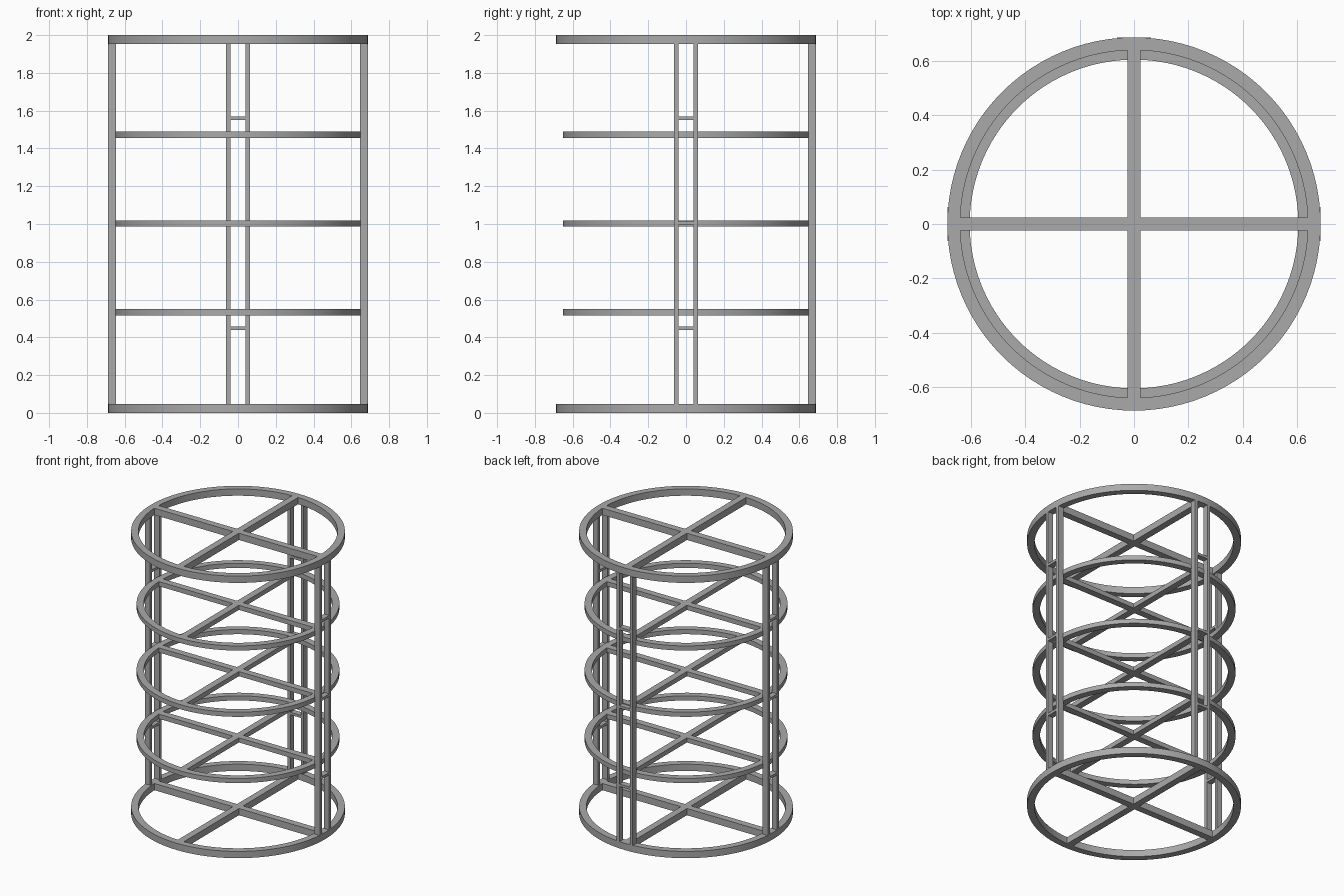
import bpy, bmesh, math
from mathutils import Matrix, Vector

cube = bpy.data.objects.get("Cube")
if cube:
    bpy.data.objects.remove(cube)

# Single grey metal
grey = bpy.data.materials.new("grey metal")
grey.use_nodes = True
colour = (0.40, 0.40, 0.40, 1)
grey.diffuse_color = colour
grey.node_tree.nodes["Principled BSDF"].inputs["Base Color"].default_value = colour

SEGMENTS = 96


def finish(name, bm):
    bmesh.ops.recalc_face_normals(bm, faces=bm.faces)
    mesh = bpy.data.meshes.new(name)
    bm.to_mesh(mesh)
    bm.free()
    mesh.materials.append(grey)
    obj = bpy.data.objects.new(name, mesh)
    bpy.context.collection.objects.link(obj)
    return obj


def add_box(bm, low, high, turn=0.0):
    """Box between two corners, turned about the vertical axis."""
    low, high = Vector(low), Vector(high)
    matrix = (Matrix.Rotation(turn, 4, 'Z') @ Matrix.Translation((low + high) / 2)
              @ Matrix.Diagonal((*(high - low), 1)))
    bmesh.ops.create_cube(bm, size=1, matrix=matrix)


def ring(name, inner, outer, z0, z1):
    """Flat band with a rectangular section."""
    bm = bmesh.new()
    section = [bm.verts.new(p) for p in
               ((inner, 0, z0), (outer, 0, z0), (outer, 0, z1), (inner, 0, z1))]
    edges = [bm.edges.new((section[i], section[i - 1])) for i in range(4)]
    bmesh.ops.spin(bm, geom=section + edges, cent=(0, 0, 0), axis=(0, 0, 1),
                   angle=math.tau, steps=SEGMENTS)
    bmesh.ops.remove_doubles(bm, verts=bm.verts, dist=1e-4)
    obj = finish(name, bm)
    bpy.ops.object.select_all(action='DESELECT')
    obj.select_set(True)
    bpy.context.view_layer.objects.active = obj
    bpy.ops.object.shade_smooth_by_angle(angle=math.radians(30))


def cross(name, reach, z0, z1, half=0.024):
    """One full bar along x, and two half bars butting against it."""
    bm = bmesh.new()
    add_box(bm, (-reach, -half, z0), (reach, half, z1))
    for turn in (math.pi / 2, -math.pi / 2):
        add_box(bm, (half, -half, z0), (reach, half, z1), turn)
    finish(name, bm)


# Rings with their cross braces: name, inner radius, outer radius, bottom, top
hoops = (
    ("bottom", 0.640, 0.687, 0.0, 0.048),
    ("lower_shelf", 0.605, 0.652, 0.516, 0.549),
    ("middle_shelf", 0.605, 0.652, 0.986, 1.019),
    ("upper_shelf", 0.605, 0.652, 1.456, 1.489),
    ("top", 0.640, 0.687, 1.952, 2.0),
)
for name, inner, outer, z0, z1 in hoops:
    ring(name + "_ring", inner, outer, z0, z1)
    cross(name + "_cross", inner + 0.003, z0, z1)

# Upright pairs with short ties, on the left, back and right; the front is open
IN, OUT = 0.645, 0.687
for side, turn in (("left", 0), ("back", math.pi / 2), ("right", math.pi)):
    bm = bmesh.new()
    for y in (-0.052, 0.052):
        add_box(bm, (IN, y - 0.011, 0.048), (OUT, y + 0.011, 1.952), turn)
    finish(side + "_posts", bm)
    bm = bmesh.new()
    for z in (0.448, 1.004, 1.56):
        add_box(bm, (IN, -0.041, z - 0.009), (OUT, 0.041, z + 0.009), turn)
    finish(side + "_ties", bm)
